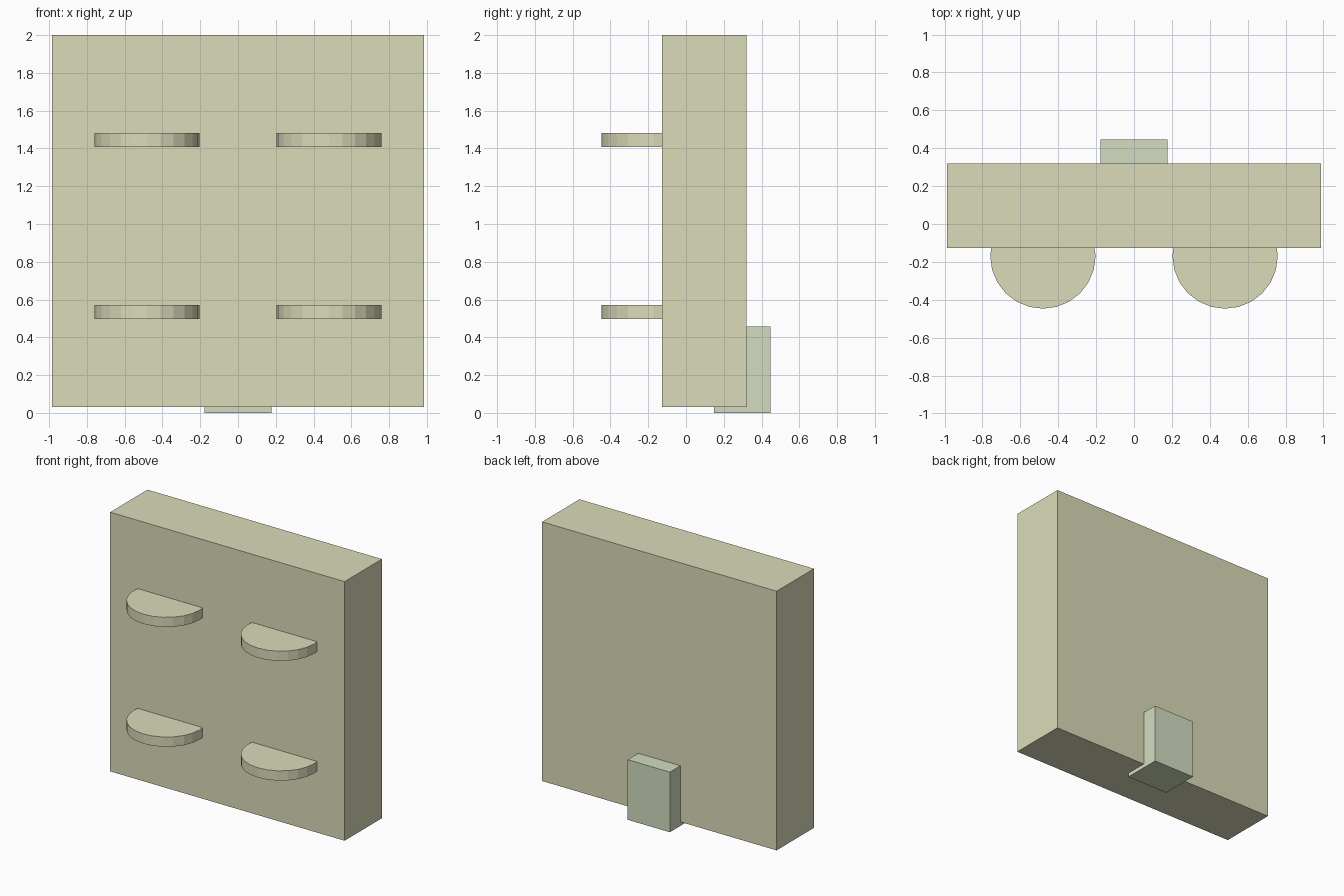
import bpy

if "Cube" in bpy.data.objects:
    bpy.data.objects.remove(bpy.data.objects["Cube"])


def make_material(name, rgb):
    mat = bpy.data.materials.new(name)
    mat.diffuse_color = (*rgb, 1.0)
    mat.use_nodes = True
    mat.node_tree.nodes["Principled BSDF"].inputs["Base Color"].default_value = mat.diffuse_color
    return mat


def box(name, lo, hi, mat):
    """Axis-aligned box between two corners."""
    centre = [(a + b) / 2 for a, b in zip(lo, hi)]
    bpy.ops.mesh.primitive_cube_add(size=1, location=centre)
    ob = bpy.context.object
    ob.name = name
    ob.scale = [b - a for a, b in zip(lo, hi)]
    bpy.ops.object.transform_apply(location=False, rotation=False, scale=True)
    ob.data.materials.append(mat)
    return ob


def peg(name, x, z, mat):
    """Flat round peg, half sunk into the front of the panel."""
    bpy.ops.mesh.primitive_cylinder_add(
        vertices=24, radius=0.278, depth=0.074, location=(x, -0.169, z))
    ob = bpy.context.object
    ob.name = name
    ob.data.materials.append(mat)
    return ob


panel_mat = make_material("pale_olive", (0.71, 0.71, 0.49))
block_mat = make_material("pale_green", (0.65, 0.72, 0.53))

# Upright square panel
box("panel", (-0.986, -0.128, 0.03), (0.986, 0.32, 2.0), panel_mat)

# Small block at the back, reaching just under the panel
box("rear_block", (-0.177, 0.147, 0.0), (0.177, 0.447, 0.457), block_mat)

# Four round pegs on the front, in two rows
for row, z in (("lower", 0.534), ("upper", 1.444)):
    for side, x in (("left", -0.481), ("right", 0.481)):
        peg(f"{row}_{side}_peg", x, z, panel_mat)
